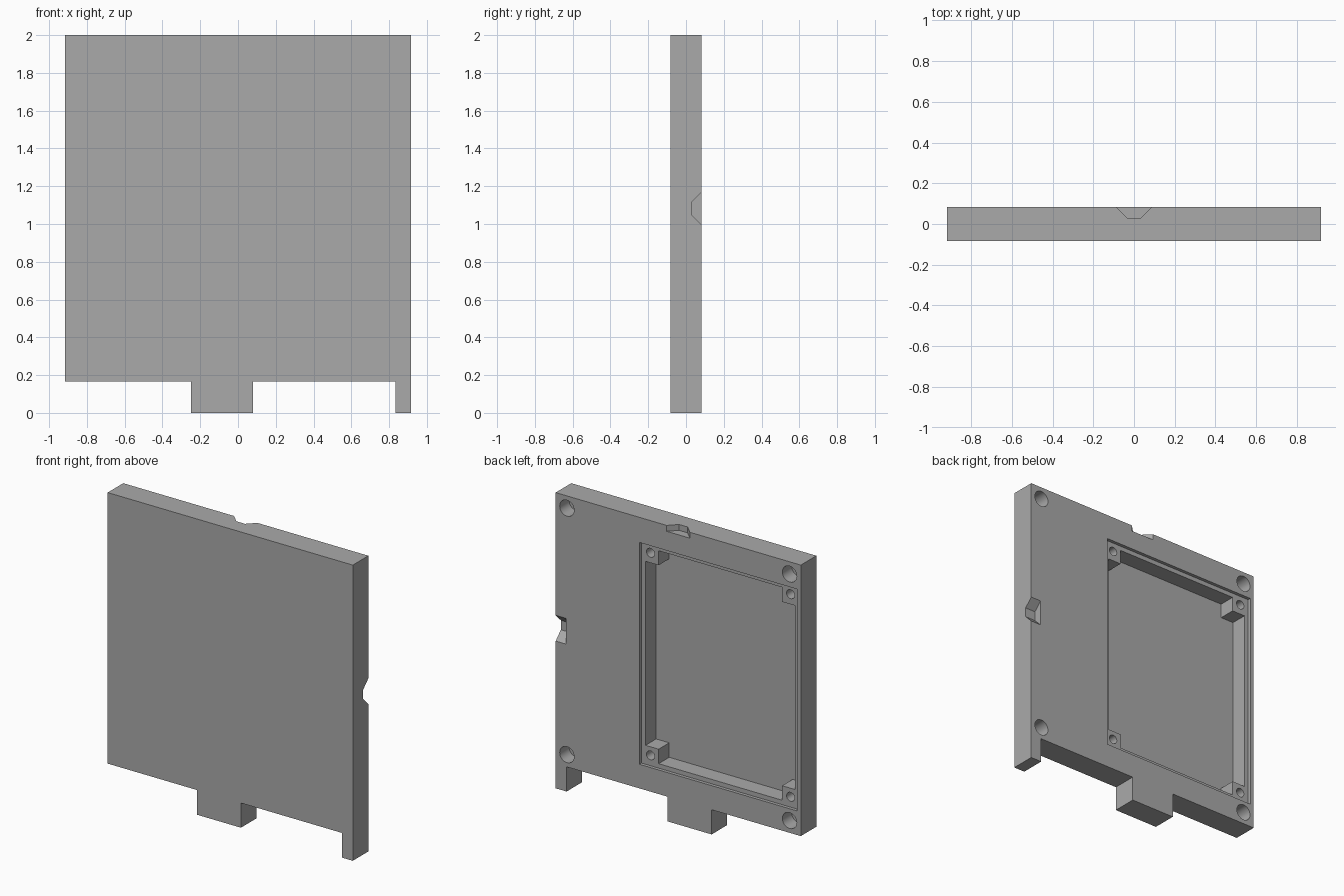
import bpy, bmesh, math

cube = bpy.data.objects.get("Cube")
if cube:
    bpy.data.objects.remove(cube, do_unlink=True)

W, T, TOP, LOW = 0.917, 0.083, 2.0, 0.167   # half width, half thickness, top, underside
OUT = T + 0.03                              # cutters reach past the back face

grey = bpy.data.materials.new("plain grey")
grey.use_nodes = True
grey.diffuse_color = (0.4, 0.4, 0.4, 1)
grey.node_tree.nodes["Principled BSDF"].inputs["Base Color"].default_value = (0.4, 0.4, 0.4, 1)


def prisms(name, profiles, start, end, axis="y"):
    """Extrude each 2D profile along an axis, all in one object."""
    place = {"x": lambda a, b, d: (d, a, b),
             "y": lambda a, b, d: (a, d, b),
             "z": lambda a, b, d: (a, b, d)}[axis]
    bm = bmesh.new()
    for profile in profiles:
        near = [bm.verts.new(place(a, b, start)) for a, b in profile]
        far = [bm.verts.new(place(a, b, end)) for a, b in profile]
        bm.faces.new(near)
        bm.faces.new(far)
        for i in range(len(near)):
            j = (i + 1) % len(near)
            bm.faces.new((near[i], near[j], far[j], far[i]))
    bmesh.ops.recalc_face_normals(bm, faces=bm.faces)
    mesh = bpy.data.meshes.new(name)
    bm.to_mesh(mesh)
    bm.free()
    mesh.materials.append(grey)
    obj = bpy.data.objects.new(name, mesh)
    bpy.context.collection.objects.link(obj)
    return obj


def circle(cx, cz, r, n=32):
    return [(cx + r * math.cos(2 * math.pi * i / n),
             cz + r * math.sin(2 * math.pi * i / n)) for i in range(n)]


def rect(x0, x1, z0, z1):
    return [(x0, z0), (x1, z0), (x1, z1), (x0, z1)]


# Plate outline with a wide foot and a narrow corner foot
panel = prisms("back_panel", [[
    (-W, TOP), (-W, LOW), (-0.25, LOW), (-0.25, 0), (0.08, 0), (0.08, LOW),
    (0.835, LOW), (0.835, 0), (W, 0), (W, TOP)]], -T, T)

# Shallow rim around the pocket
cutters = [prisms("rim_cutter", [rect(-0.89, 0.29, 0.33, 1.83)], T - 0.022, OUT)]

# Deep pocket that leaves a square boss in each corner
x0, x1, z0, z1, b = -0.86, 0.26, 0.36, 1.80, 0.098
pocket = [(x0 + b, z0), (x1 - b, z0), (x1 - b, z0 + b), (x1, z0 + b),
          (x1, z1 - b), (x1 - b, z1 - b), (x1 - b, z1), (x0 + b, z1),
          (x0 + b, z1 - b), (x0, z1 - b), (x0, z0 + b), (x0 + b, z0 + b)]
cutters.append(prisms("pocket_cutter", [pocket], T - 0.135, OUT))

# Screw holes in the bosses and larger holes near the plate corners
cutters.append(prisms("boss_hole_cutter", [
    circle(x, z, 0.03) for x in (-0.825, 0.223) for z in (0.4, 1.77)], T - 0.12, OUT))
cutters.append(prisms("corner_hole_cutter", [
    circle(x, z, 0.054) for x in (-0.833, 0.833) for z in (0.25, 1.917)], T - 0.1, OUT))

# Sloped pry notches in the top and side edges
floor, half = 0.028, 0.032
wide = half + OUT - floor
cutters.append(prisms("top_notch_cutter", [
    [(-half, floor), (half, floor), (wide, OUT), (-wide, OUT)]], TOP - 0.04, TOP + 0.05, "z"))
mid = 1.083
cutters.append(prisms("side_notch_cutter", [
    [(floor, mid - half), (floor, mid + half), (OUT, mid + wide), (OUT, mid - wide)]],
    W - 0.077, W + 0.05, "x"))

# Cut everything, bake the result and drop the cutters
for cutter in cutters:
    cutter.hide_render = True
    mod = panel.modifiers.new(cutter.name, "BOOLEAN")
    mod.operation = "DIFFERENCE"
    mod.solver = "EXACT"
    mod.object = cutter
bpy.context.view_layer.update()
graph = bpy.context.evaluated_depsgraph_get()
baked = bpy.data.meshes.new_from_object(panel.evaluated_get(graph))
panel.modifiers.clear()
panel.data = baked
baked.name = "back_panel"
baked.materials.clear()
baked.materials.append(grey)
for cutter in cutters:
    bpy.data.objects.remove(cutter, do_unlink=True)

for obj in bpy.context.selected_objects:
    obj.select_set(False)
panel.select_set(True)
bpy.context.view_layer.objects.active = panel
bpy.ops.object.shade_smooth_by_angle(angle=math.radians(30))
